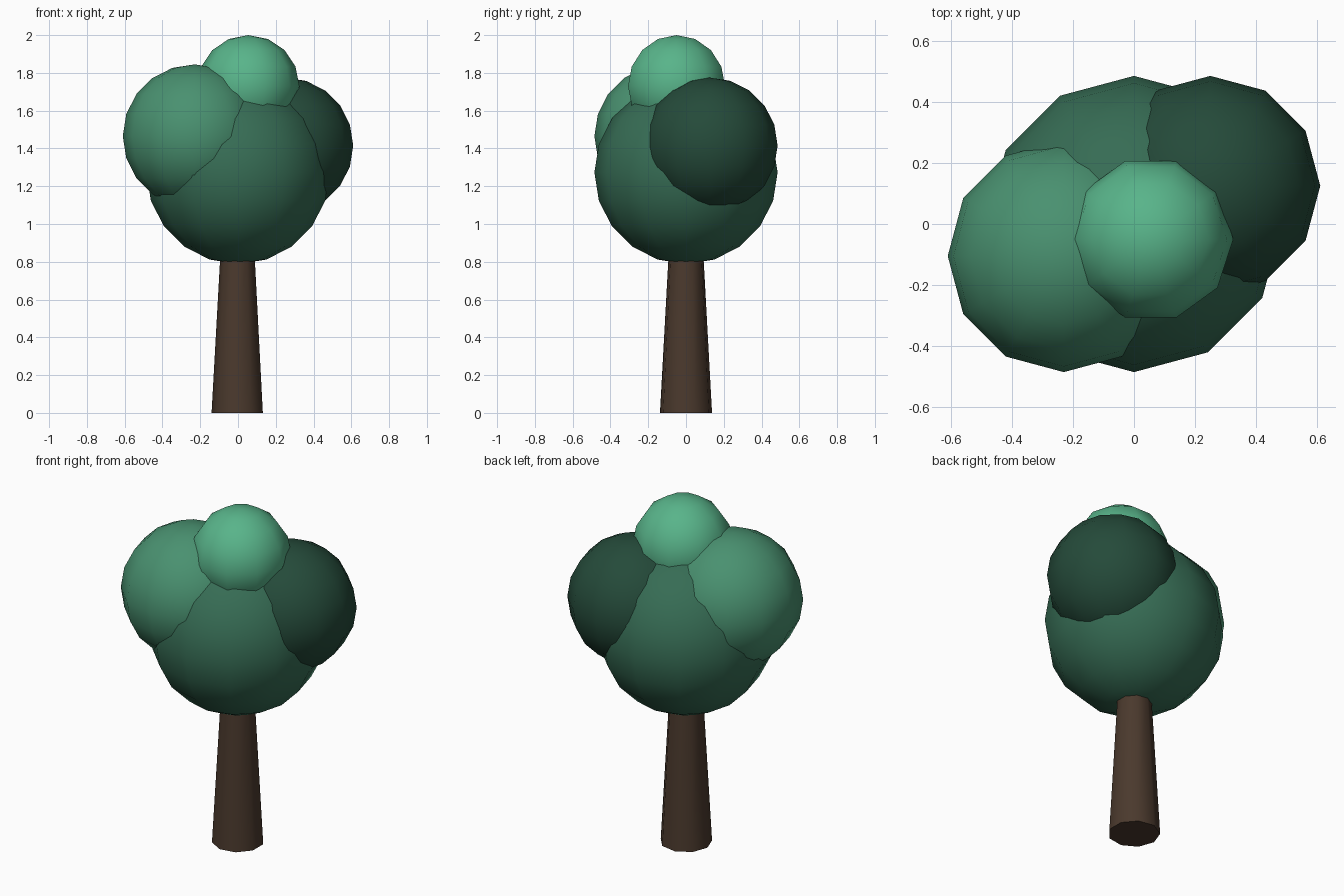
import bpy, bmesh
from math import pi, sin, cos, radians
from mathutils import Vector

if "Cube" in bpy.data.objects:
    bpy.data.objects.remove(bpy.data.objects["Cube"])


def material(name, rgb):
    m = bpy.data.materials.new(name)
    m.diffuse_color = (*rgb, 1)
    m.use_nodes = True
    m.node_tree.nodes["Principled BSDF"].inputs["Base Color"].default_value = m.diffuse_color
    return m


def lathe(name, profile, sides, centre, rgb):
    """Spin an (x, z) profile around the vertical axis."""
    bm = bmesh.new()
    vs = [bm.verts.new((x, 0, z)) for x, z in profile]
    es = [bm.edges.new(p) for p in zip(vs, vs[1:])]
    bmesh.ops.spin(bm, geom=vs + es, cent=(0, 0, 0), axis=(0, 0, 1),
                   angle=2 * pi, steps=sides, use_duplicate=False)
    bmesh.ops.remove_doubles(bm, verts=bm.verts[:], dist=1e-4)
    bmesh.ops.recalc_face_normals(bm, faces=bm.faces[:])
    mesh = bpy.data.meshes.new(name)
    bm.to_mesh(mesh)
    bm.free()
    mesh.materials.append(material(name, rgb))
    ob = bpy.data.objects.new(name, mesh)
    ob.location = Vector(centre)
    bpy.context.collection.objects.link(ob)
    bpy.ops.object.select_all(action='DESELECT')
    ob.select_set(True)
    bpy.context.view_layer.objects.active = ob
    bpy.ops.object.shade_smooth_by_angle(angle=radians(50))
    return ob


def ball(name, centre, r, sides, rings, rgb):
    arc = [(r * sin(pi * i / rings), r * cos(pi * i / rings)) for i in range(rings + 1)]
    lathe(name, arc, sides, centre, rgb)


# Tapered nine-sided trunk, a corner facing -x
lathe("trunk", [(0, 0), (-0.14, 0), (-0.09, 0.9), (0, 0.9)], 9, (0, 0, 0),
      (0.069, 0.041, 0.026))

# Foliage clumps
ball("foliage_main", (0, 0, 1.273), 0.485, 12, 10, (0.037, 0.15, 0.089))
ball("foliage_left", (-0.23, -0.105, 1.465), 0.38, 12, 10, (0.067, 0.283, 0.162))
ball("foliage_right", (0.25, 0.125, 1.415), 0.36, 12, 10, (0.018, 0.069, 0.042))
ball("foliage_top", (0.055, -0.05, 1.73), 0.27, 10, 8, (0.098, 0.456, 0.254))
